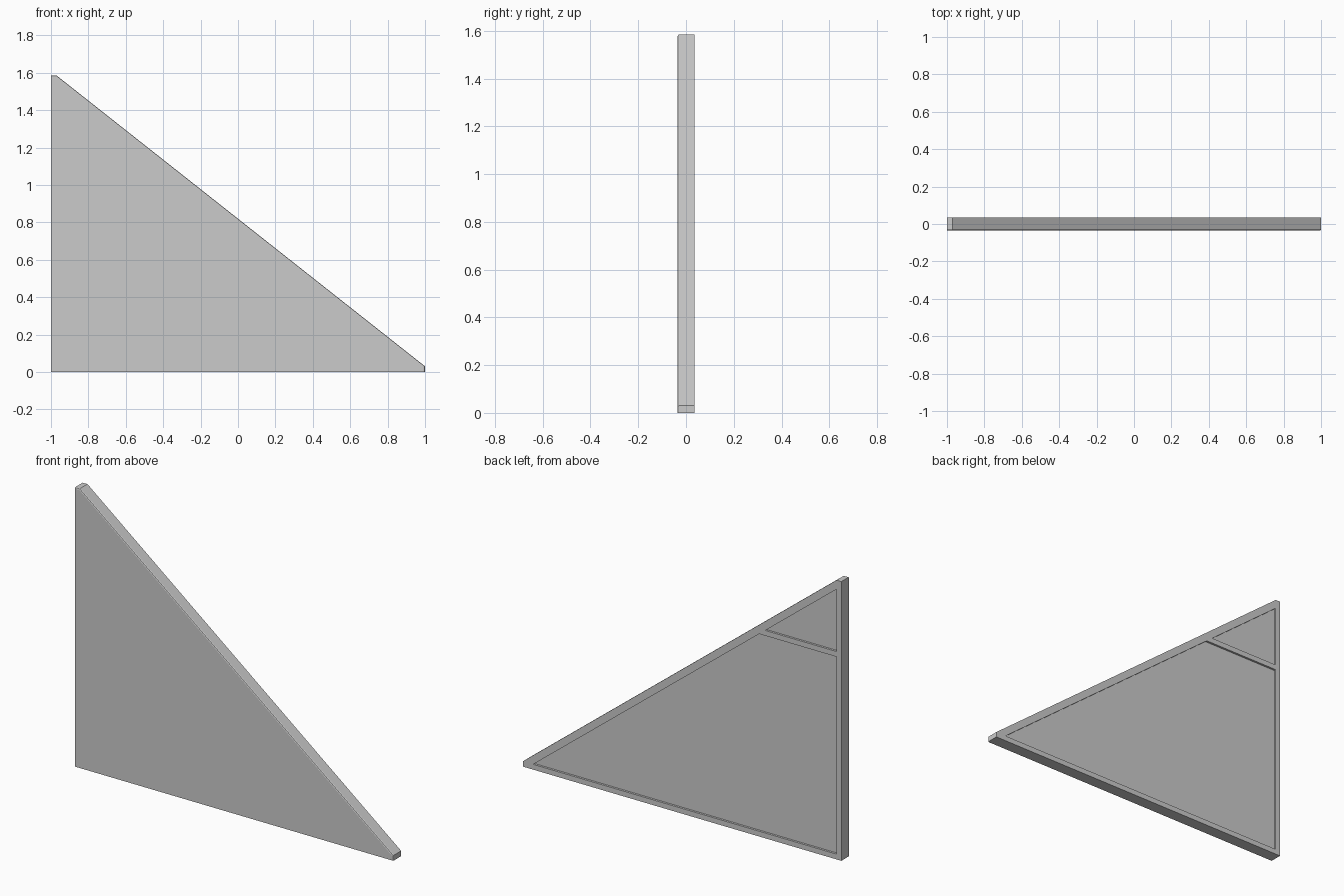
import bpy, bmesh

if "Cube" in bpy.data.objects:
    bpy.data.objects.remove(bpy.data.objects["Cube"])

FRONT, BACK = -0.035, 0.035
RIM = 0.03       # border around the recessed panels
DEPTH = 0.012    # depth of the recesses


def prism(name, outline, y0, y1, bevel_edges=(), bevel=0.0):
    """Extrude an x-z outline along y; optionally bevel some front edges."""
    bm = bmesh.new()
    a = [bm.verts.new((x, y0, z)) for x, z in outline]
    b = [bm.verts.new((x, y1, z)) for x, z in outline]
    n = len(outline)
    bm.faces.new(a)
    bm.faces.new(b[::-1])
    for i in range(n):
        j = (i + 1) % n
        bm.faces.new((a[i], b[i], b[j], a[j]))
    bmesh.ops.recalc_face_normals(bm, faces=bm.faces[:])
    if bevel:
        edges = [bm.edges.get((a[i], a[(i + 1) % n])) for i in bevel_edges]
        bmesh.ops.bevel(bm, geom=edges, offset=bevel, segments=2,
                        profile=0.5, affect='EDGES')
    mesh = bpy.data.meshes.new(name)
    bm.to_mesh(mesh)
    bm.free()
    obj = bpy.data.objects.new(name, mesh)
    bpy.context.collection.objects.link(obj)
    return obj


# Triangular plate with blunt tips and a softened front edge on the slope
plate = prism("triangular_plate",
              [(-1, 0), (1, 0), (1, 0.03), (-0.97, 1.585), (-1, 1.585)],
              FRONT, BACK, bevel_edges=(1, 2, 3), bevel=0.007)


# Inner border line parallel to the slope
def slope_x(z):
    return (0.768 - z) / 0.789


left = -1 + RIM
panels = {
    "lower_recess_cutter": [(left, RIM), (slope_x(RIM), RIM),
                            (slope_x(1.15), 1.15), (left, 1.15)],
    "upper_recess_cutter": [(left, 1.18), (slope_x(1.18), 1.18),
                            (left, 0.768 - 0.789 * left)],
}

# Two shallow recesses in the back, split by a thin divider
for name, outline in panels.items():
    cutter = prism(name, outline, BACK - DEPTH, BACK + 0.05)
    cutter.hide_render = True
    cutter.hide_set(True)
    mod = plate.modifiers.new(name, 'BOOLEAN')
    mod.operation = 'DIFFERENCE'
    mod.solver = 'EXACT'
    mod.object = cutter
